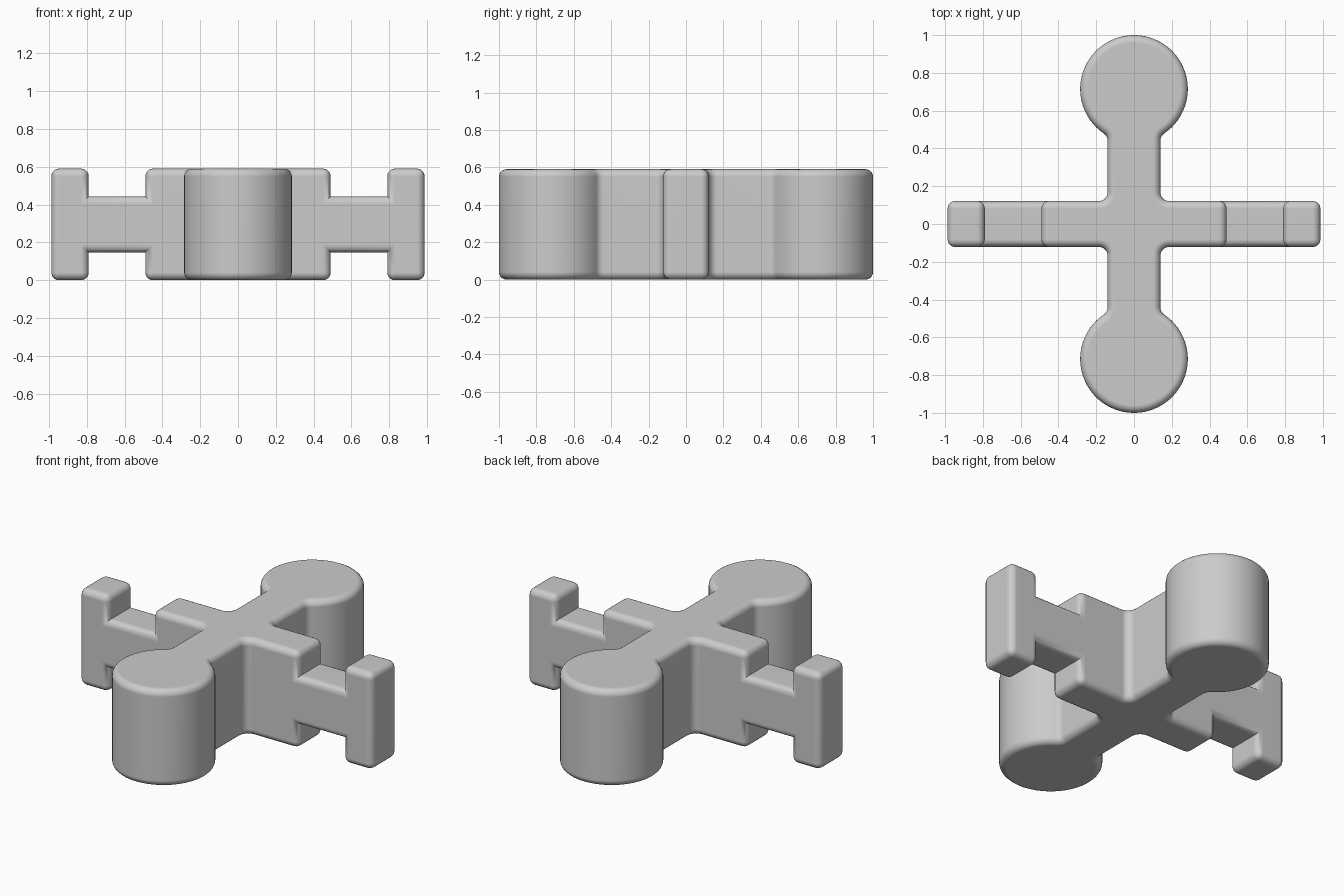
import bpy, bmesh, math
from mathutils import Vector

cube = bpy.data.objects.get("Cube")
if cube:
    bpy.data.objects.remove(cube, do_unlink=True)

HEIGHT = 0.59
ARM_END, ARM_HALF = 0.987, 0.122      # arms along x
NECK_HALF, FILLET = 0.14, 0.045       # necks along y
DRUM_Y, DRUM_R = 0.715, 0.285         # round ends
EDGE = 0.04                           # rounding of outer edges


def arc(cx, cy, r, start, end, steps):
    angles = [start + (end - start) * i / steps for i in range(steps + 1)]
    return [Vector((cx + r * math.cos(a), cy + r * math.sin(a))) for a in angles]


def new_object(name, bm):
    mesh = bpy.data.meshes.new(name)
    bm.to_mesh(mesh)
    bm.free()
    obj = bpy.data.objects.new(name, mesh)
    bpy.context.collection.objects.link(obj)
    return obj


# Plan outline: one quarter, then mirrored
fx = NECK_HALF + FILLET
fy = DRUM_Y - math.sqrt((DRUM_R + FILLET) ** 2 - fx ** 2)
meet = math.atan2(DRUM_Y - fy, -fx)
quarter = [Vector((ARM_END, ARM_HALF))]
quarter += arc(fx, ARM_HALF + FILLET, FILLET, math.pi * 1.5, math.pi, 8)
quarter += arc(fx, fy, FILLET, math.pi, meet, 6)
quarter += arc(0, DRUM_Y, DRUM_R, meet - math.pi, math.pi / 2, 28)[1:]
half = [Vector((p.x, -p.y)) for p in reversed(quarter)] + quarter
outline = half + [Vector((-p.x, p.y)) for p in reversed(half[1:-1])]

# Solid body: outline raised to full height
bm = bmesh.new()
base = bm.faces.new([bm.verts.new((p.x, p.y, 0)) for p in outline])
raised = bmesh.ops.extrude_face_region(bm, geom=[base])
top = [v for v in raised["geom"] if isinstance(v, bmesh.types.BMVert)]
bmesh.ops.translate(bm, verts=top, vec=(0, 0, HEIGHT))
bmesh.ops.recalc_face_normals(bm, faces=bm.faces)
body = new_object("cross_body", bm)

# Notches above and below the thin part of each arm
bm = bmesh.new()
for side in (-1, 1):
    for z in (0.0, HEIGHT):
        box = bmesh.ops.create_cube(bm, size=1)["verts"]
        bmesh.ops.scale(bm, verts=box, vec=(0.30, 0.5, 0.294))
        bmesh.ops.translate(bm, verts=box, vec=(side * 0.64, 0, z))
cutter = new_object("notch_cutter", bm)
cutter.hide_render = True
cut = body.modifiers.new("notches", 'BOOLEAN')
cut.operation = 'DIFFERENCE'
cut.solver = 'EXACT'
cut.object = cutter

# Round all outer edges, leaving the inner notch corners crisp
bm = bmesh.new()
bm.from_object(body, bpy.context.evaluated_depsgraph_get())
body.modifiers.remove(cut)
bpy.data.objects.remove(cutter, do_unlink=True)
bmesh.ops.remove_doubles(bm, verts=bm.verts, dist=0.0001)
sharp = [e for e in bm.edges
         if e.is_manifold and e.is_convex and e.calc_face_angle() > math.radians(40)]
bmesh.ops.bevel(bm, geom=sharp, offset=EDGE, offset_type='OFFSET', segments=5,
                profile=0.5, affect='EDGES', clamp_overlap=False)
bmesh.ops.recalc_face_normals(bm, faces=bm.faces)
bm.to_mesh(body.data)
bm.free()

# Colour
grey = bpy.data.materials.new("light_grey")
grey.use_nodes = True
grey.diffuse_color = (0.6, 0.6, 0.6, 1)
grey.node_tree.nodes["Principled BSDF"].inputs["Base Color"].default_value = (0.6, 0.6, 0.6, 1)
body.data.materials.clear()
body.data.materials.append(grey)

# Smooth rounding with flat broad faces
bpy.ops.object.select_all(action='DESELECT')
body.select_set(True)
bpy.context.view_layer.objects.active = body
bpy.ops.object.shade_smooth_by_angle(angle=math.radians(40))
weighted = body.modifiers.new("flat_faces", 'WEIGHTED_NORMAL')
weighted.keep_sharp = True
